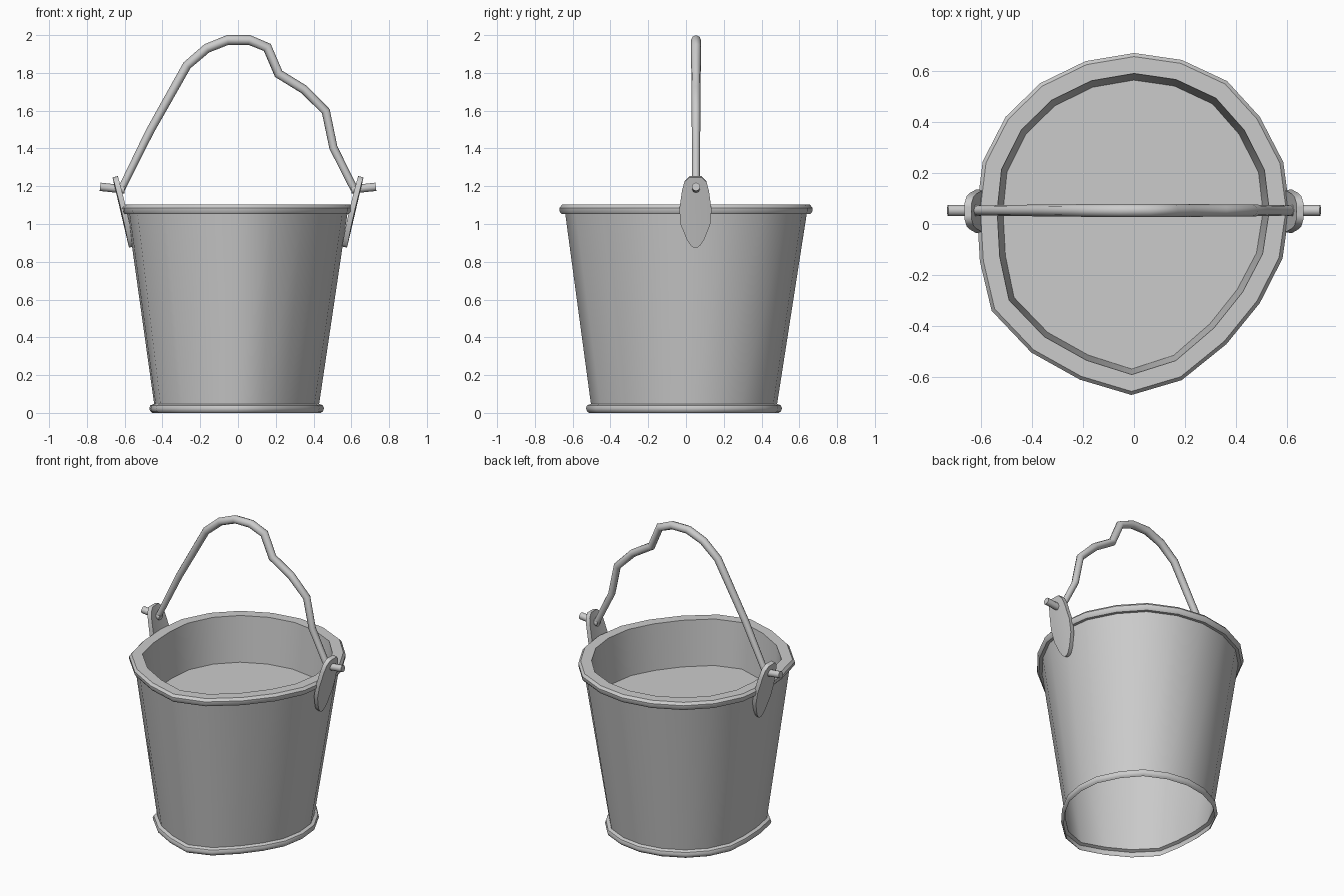
import bpy, bmesh, math
from mathutils import Vector

if "Cube" in bpy.data.objects:
    bpy.data.objects.remove(bpy.data.objects["Cube"])


def finish(obj, angle=50):
    bpy.ops.object.select_all(action='DESELECT')
    bpy.context.view_layer.objects.active = obj
    obj.select_set(True)
    for mod in list(obj.modifiers):
        bpy.ops.object.modifier_apply(modifier=mod.name)
    bpy.ops.object.shade_smooth_by_angle(angle=math.radians(angle))


def bm_object(name, bm):
    bmesh.ops.recalc_face_normals(bm, faces=bm.faces)
    mesh = bpy.data.meshes.new(name)
    bm.to_mesh(mesh)
    bm.free()
    obj = bpy.data.objects.new(name, mesh)
    bpy.context.collection.objects.link(obj)
    return obj


def skin(bm, rings, closed):
    """Join consecutive rows of vertices with quads."""
    for a, b in zip(rings, rings[1:]):
        n = len(a)
        for i in range(n if closed else n - 1):
            j = (i + 1) % n
            bm.faces.new((a[i], a[j], b[j], b[i]))


# Bucket: hand-worked 20-sided outline, inset along a profile (inset, height)
outline = [(0, .67), (-.19, .638), (-.367, .552), (-.503, .42), (-.593, .245),
           (-.616, .06), (-.604, -.147), (-.558, -.34), (-.402, -.504), (-.212, -.61),
           (-.01, -.67), (.187, -.612), (.362, -.471), (.493, -.31), (.582, -.135),
           (.61, .06), (.585, .243), (.493, .42), (.365, .56), (.187, .643)]
profile = [(.168, 0), (.157, .008), (.151, .024), (.157, .04),
           (.177, .048), (.031, 1.052), (.012, 1.052), (.001, 1.066), (0, 1.086),
           (.014, 1.102), (.08, 1.102), (.104, .805)]
bm = bmesh.new()
rings = []
for inset, z in profile:
    shift = -.011 * (1 - min(z, 1))
    ring = []
    for x, y in outline:
        p = Vector((x, y, 0))
        p -= p.normalized() * inset
        ring.append(bm.verts.new((p.x + shift * .4, p.y + shift, z)))
    rings.append(ring)
skin(bm, rings, True)
bm.faces.new(rings[-1])  # raised floor
finish(bm_object("bucket_body", bm), 42)

# Ears: leaning leaf-shaped plates, rows of (height, half width)
rows = [(1.25, .032), (1.225, .058), (1.18, .07), (1.08, .084),
        (1.0, .077), (.92, .045), (.89, .025), (.878, .01)]
for side, label in ((-1, "left"), (1, "right")):
    bm = bmesh.new()
    grid = []
    for z, w in rows:
        x = .564 + (z - .88) * .235
        grid.append([bm.verts.new((side * (x - .8 * (t * w) ** 2), .05 + t * w, z))
                     for t in (-1, -.5, 0, .5, 1)])
    skin(bm, grid, False)
    ear = bm_object(label + "_ear", bm)
    mod = ear.modifiers.new("thickness", 'SOLIDIFY')
    mod.thickness = .028
    mod.offset = 0
    finish(ear)

    # Pin through the ear
    a, b = Vector((side * .6, .053, 1.183)), Vector((side * .73, .053, 1.197))
    bpy.ops.mesh.primitive_cylinder_add(vertices=10, radius=.022, depth=(b - a).length,
                                        location=(a + b) / 2)
    pin = bpy.context.object
    pin.name = label + "_pin"
    pin.rotation_euler = (b - a).to_track_quat('Z', 'Y').to_euler()
    finish(pin)

# Bent wire handle: (x, z, thickness)
path = [(-.62, 1.18, .019), (-.467, 1.49, .022), (-.36, 1.68, .023), (-.27, 1.84, .024),
        (-.165, 1.93, .025), (-.055, 1.974, .026), (.06, 1.974, .026), (.155, 1.935, .026),
        (.215, 1.795, .025), (.35, 1.712, .024), (.465, 1.597, .023), (.505, 1.405, .022),
        (.615, 1.185, .02)]
curve = bpy.data.curves.new("handle", 'CURVE')
curve.dimensions = '3D'
curve.bevel_depth = 1
curve.bevel_resolution = 2
curve.use_fill_caps = True
spline = curve.splines.new('POLY')
spline.points.add(len(path) - 1)
for pt, (x, z, r) in zip(spline.points, path):
    pt.co = (x, .053, z, 1)
    pt.radius = r
handle = bpy.data.objects.new("handle", curve)
bpy.context.collection.objects.link(handle)
bpy.ops.object.select_all(action='DESELECT')
bpy.context.view_layer.objects.active = handle
handle.select_set(True)
bpy.ops.object.convert(target='MESH')
finish(bpy.context.object, 65)
